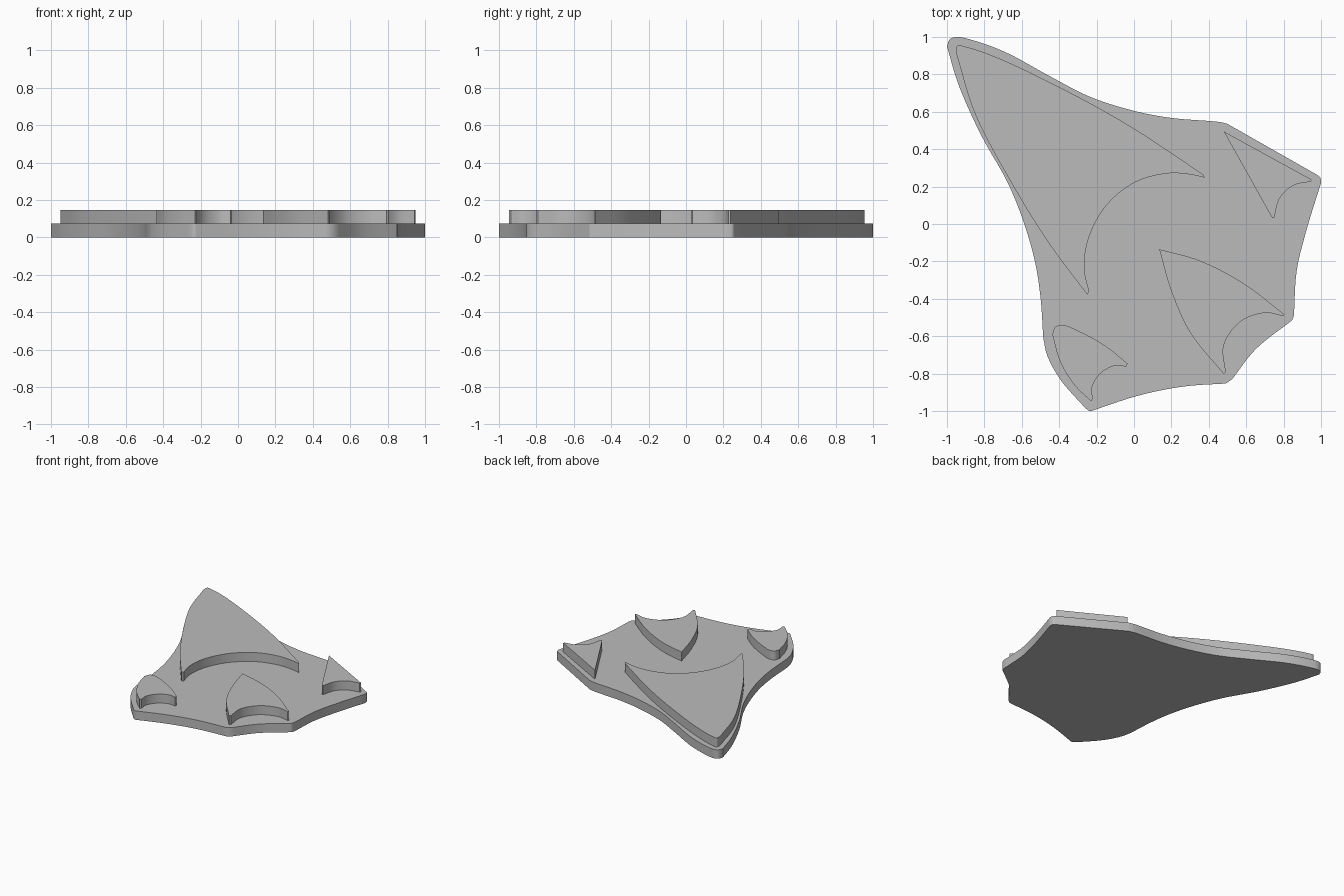
import bpy
import bmesh
import math
from mathutils import Vector

# Remove the default cube only
default_cube = bpy.data.objects.get("Cube")
if default_cube:
    bpy.data.objects.remove(default_cube, do_unlink=True)

PLATE_TOP = .073
RELIEF_TOP = .147
STEPS = 8


def make_material(name, colour):
    material = bpy.data.materials.new(name)
    material.use_nodes = True
    material.diffuse_color = colour
    shader = material.node_tree.nodes["Principled BSDF"]
    shader.inputs["Base Color"].default_value = colour
    return material


grey = make_material("plain grey", (.5, .5, .5, 1))


def smooth_run(points):
    """Centripetal spline through the points of one edge, without its last point."""
    run = [Vector(point) for point in points]
    if len(run) == 2:
        return run[:1]
    # Mirrored end points keep the curvature going to both ends
    run = [run[0] * 2 - run[1]] + run + [run[-1] * 2 - run[-2]]
    result = []
    for a, b, c, d in zip(run, run[1:], run[2:], run[3:]):
        first = math.sqrt((b - a).length)
        middle = first + math.sqrt((c - b).length)
        last = middle + math.sqrt((d - c).length)
        for step in range(STEPS):
            t = first + (middle - first) * step / STEPS
            ab = a.lerp(b, t / first)
            bc = b.lerp(c, (t - first) / (middle - first))
            cd = c.lerp(d, (t - middle) / (last - middle))
            abc = ab.lerp(bc, t / middle)
            bcd = bc.lerp(cd, (t - first) / (last - first))
            result.append(abc.lerp(bcd, (t - first) / (middle - first)))
    return result


def extruded_plate(name, edges, bottom, top):
    """Extrude a closed outline; each edge runs on to the start of the next one."""
    outline = []
    for edge, following in zip(edges, edges[1:] + edges[:1]):
        outline += smooth_run(edge + following[:1])

    bm = bmesh.new()
    verts = [bm.verts.new((point.x, point.y, bottom)) for point in outline]
    floor = bm.faces.new(verts)
    lifted = bmesh.ops.extrude_face_region(bm, geom=[floor], use_keep_orig=True)
    raised = [item for item in lifted["geom"] if isinstance(item, bmesh.types.BMVert)]
    bmesh.ops.translate(bm, verts=raised, vec=(0, 0, top - bottom))
    bmesh.ops.recalc_face_normals(bm, faces=bm.faces)

    mesh = bpy.data.meshes.new(name)
    bm.to_mesh(mesh)
    bm.free()
    mesh.materials.append(grey)
    plate = bpy.data.objects.new(name, mesh)
    bpy.context.collection.objects.link(plate)
    bpy.ops.object.select_all(action="DESELECT")
    plate.select_set(True)
    bpy.context.view_layer.objects.active = plate
    bpy.ops.object.shade_smooth_by_angle(angle=math.radians(30))


# Base plate: swept tip and back edge, slanted side, scalloped front, left flank
extruded_plate("base_plate", [
    [(-1, .95), (-.985, .987), (-.95, 1), (-.87, .985), (-.69, .92),
     (-.45, .79), (-.235, .68), (0, .605), (.2, .567), (.46, .545)],
    [(.5, .535)],
    [(.97, .268), (.995, .25)],
    [(1, .22), (.92, -.04), (.87, -.25)],
    [(.855, -.49)],
    [(.845, -.515), (.65, -.67)],
    [(.525, -.83)],
    [(.49, -.853), (.3, -.865), (.14, -.89), (-.02, -.93)],
    [(-.2, -.99), (-.235, -1)],
    [(-.26, -.985), (-.395, -.83), (-.465, -.7)],
    [(-.485, -.61), (-.5, -.39), (-.53, -.2), (-.59, .01),
     (-.675, .22), (-.82, .48), (-.94, .75)],
], 0, PLATE_TOP)

# Raised fins: outer edges meet a hollow arc with blunt tips
fins = {
    "large_fin": [
        [(-.95, .91), (-.945, .953), (-.89, .945), (-.72, .885), (-.29, .675), (0, .51)],
        [(.37, .265)],
        [(.38, .247), (.3, .265), (.175, .27), (0, .22), (-.155, .09),
         (-.245, -.085), (-.265, -.24)],
        [(-.24, -.36)],
        [(-.25, -.378), (-.45, -.11), (-.635, .185), (-.85, .59)],
    ],
    "side_fin": [
        [(.48, .495)],
        [(.95, .237)],
        [(.945, .227), (.85, .205), (.78, .14)],
        [(.75, .035)],
        [(.74, .03)],
    ],
    "middle_fin": [
        [(.135, -.135), (.35, -.195), (.59, -.32)],
        [(.805, -.485)],
        [(.795, -.492), (.7, -.475), (.565, -.525), (.48, -.65)],
        [(.49, -.79)],
        [(.48, -.803), (.3, -.58), (.2, -.36)],
    ],
    "small_fin": [
        [(-.437, -.59), (-.42, -.55), (-.38, -.54), (-.29, -.575), (-.155, -.65)],
        [(-.035, -.745)],
        [(-.04, -.763), (-.1, -.757), (-.18, -.8), (-.225, -.875)],
        [(-.22, -.935)],
        [(-.23, -.947), (-.315, -.865), (-.395, -.735)],
    ],
}
for fin_name, fin_edges in fins.items():
    extruded_plate(fin_name, fin_edges, PLATE_TOP, RELIEF_TOP)
